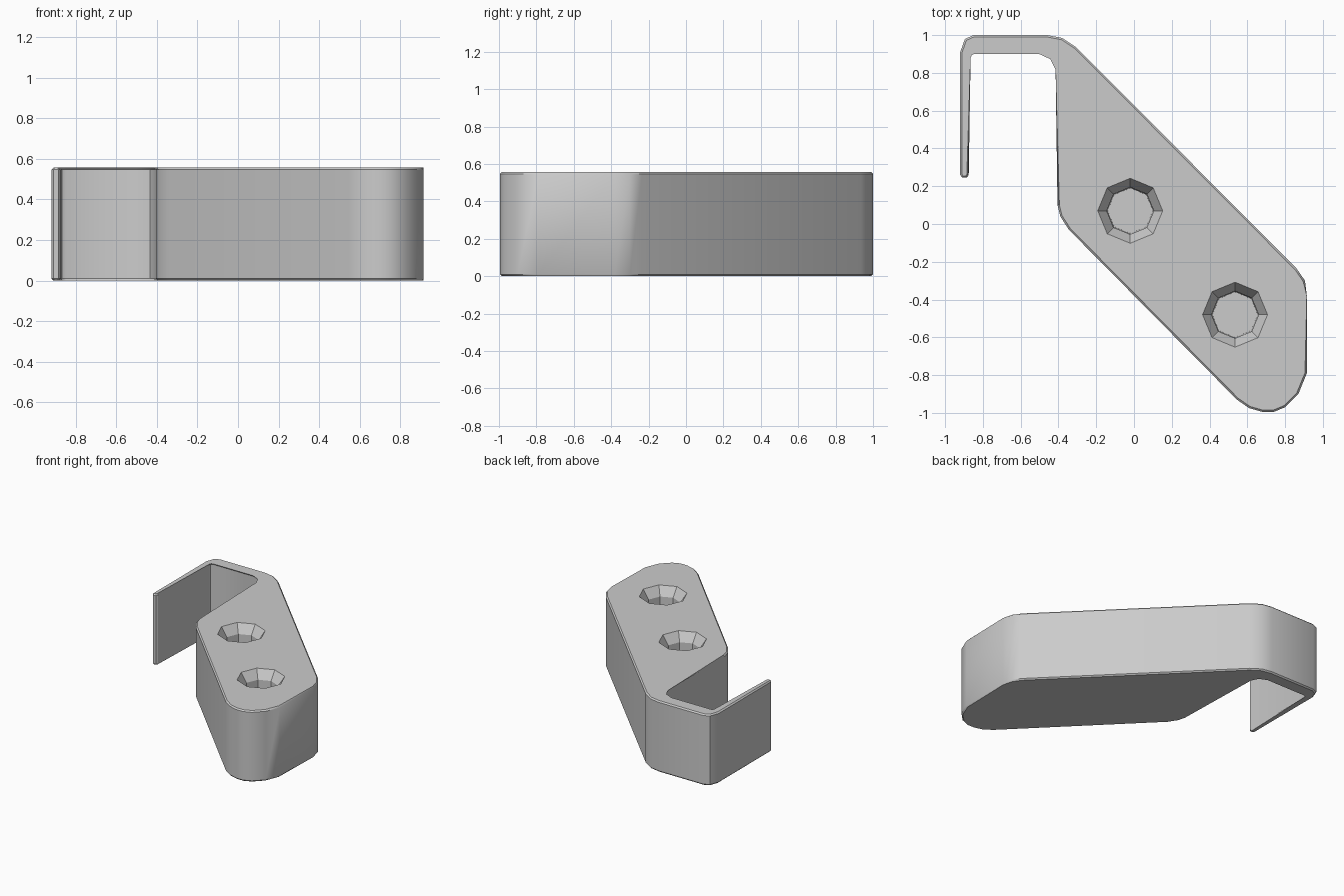
import bpy, bmesh, math

cube = bpy.data.objects.get("Cube")
if cube:
    bpy.data.objects.remove(cube)

HEIGHT, RIM = 0.557, 0.01

# Single grey plastic material
grey = bpy.data.materials.new("grey plastic")
grey.use_nodes = True
colour = (0.6, 0.6, 0.6, 1)
grey.diffuse_color = colour
grey.node_tree.nodes["Principled BSDF"].inputs["Base Color"].default_value = colour

# Outline seen from above, counter-clockwise
outline = [
    (-.92, .26), (-.91, .245), (-.885, .245), (-.875, .26),      # hook tip
    (-.875, .88), (-.868, .9), (-.85, .91),                      # inner hook corner
    (-.5, .91), (-.435, .88), (-.405, .82),                      # inner plate corner
    (-.405, .1), (-.39, .04), (-.345, -.03),                     # plate left side
    (.545, -.93), (.61, -.975), (.68, -.995), (.74, -.995),      # rounded front end
    (.80, -.97), (.87, -.9), (.915, -.79),
    (.915, -.38), (.905, -.3), (.86, -.235),                     # plate right side
    (-.305, .935), (-.38, .985), (-.46, 1), (-.85, 1),           # back
    (-.895, .98), (-.92, .91),
]


def quads_between(bm, lower, upper):
    n = len(lower)
    for i in range(n):
        j = (i + 1) % n
        bm.faces.new((lower[i], lower[j], upper[j], upper[i]))


def ring(bm, centre, radius, z, sides=8):
    return [bm.verts.new((centre[0] + radius * math.sin(a), centre[1] + radius * math.cos(a), z))
            for a in (2 * math.pi * i / sides for i in range(sides))]


# Extruded body with softened rims
bm = bmesh.new()
bottom = [bm.verts.new((x, y, 0)) for x, y in outline]
top = [bm.verts.new((x, y, HEIGHT)) for x, y in outline]
quads_between(bm, bottom, top)
bm.faces.new(bottom[::-1])
bm.faces.new(top)
rims = [e for e in bm.edges if abs(e.verts[0].co.z - e.verts[1].co.z) < 0.001]
bmesh.ops.bevel(bm, geom=rims, offset=RIM, segments=1, affect='EDGES', clamp_overlap=False)
bm.normal_update()

# Open the top so the screw holes can be let into it
top_face = max((f for f in bm.faces if f.normal.z > 0.99), key=lambda f: f.calc_area())
border = list(top_face.edges)
bmesh.ops.delete(bm, geom=[top_face], context='FACES_ONLY')

# Countersunk screw holes
for centre in ((-.02, .07), (.535, -.48)):
    rim = ring(bm, centre, 0.172, HEIGHT)
    neck = ring(bm, centre, 0.125, HEIGHT - 0.07)
    base = ring(bm, centre, 0.12, 0.002)
    quads_between(bm, rim, neck)
    quads_between(bm, neck, base)
    border += [bm.edges.get((rim[i - 1], rim[i])) for i in range(len(rim))]

bmesh.ops.triangle_fill(bm, edges=border, use_beauty=True, normal=(0, 0, 1))
bm.normal_update()

# Keep the walls of the holes facing inwards and the top facing up
for f in bm.faces:
    if f.normal.z < -0.5 and f.calc_center_median().z > HEIGHT / 2:
        f.normal_flip()

mesh = bpy.data.meshes.new("hook_plate")
bm.to_mesh(mesh)
bm.free()
mesh.materials.append(grey)
plate = bpy.data.objects.new("hook_plate", mesh)
bpy.context.collection.objects.link(plate)

for o in bpy.context.selected_objects:
    o.select_set(False)
plate.select_set(True)
bpy.context.view_layer.objects.active = plate
bpy.ops.object.shade_smooth_by_angle(angle=math.radians(32))
